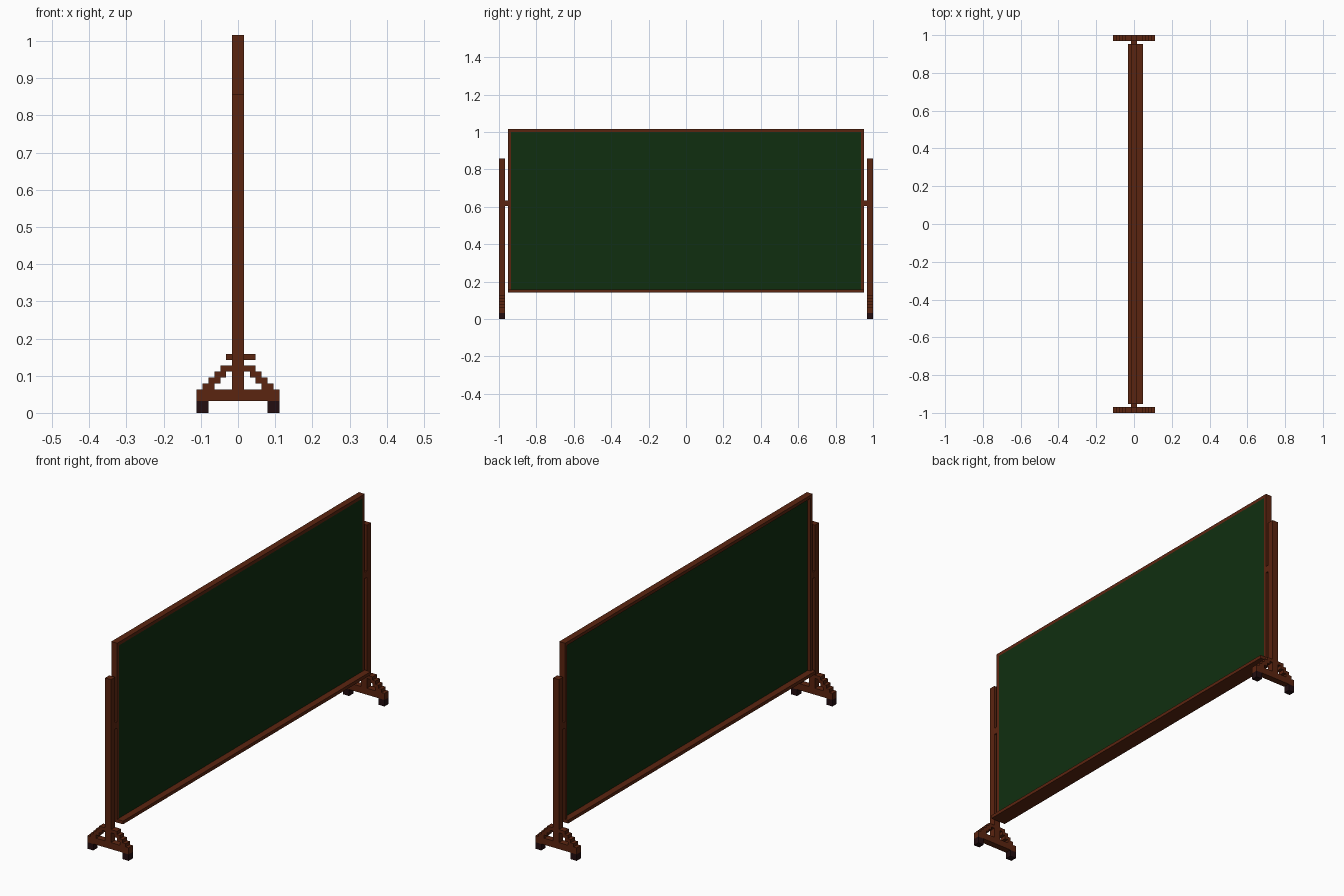
import bpy
import bmesh

cube = bpy.data.objects.get("Cube")
if cube:
    bpy.data.objects.remove(cube, do_unlink=True)

U = 2 / 126  # block unit; all sizes below are whole blocks


def material(name, rgb):
    m = bpy.data.materials.new(name)
    m.use_nodes = True
    m.diffuse_color = (*rgb, 1)
    bsdf = next(n for n in m.node_tree.nodes if n.type == 'BSDF_PRINCIPLED')
    bsdf.inputs["Base Color"].default_value = (*rgb, 1)
    return m


WOOD = material("brown wood", (0.105, 0.018, 0.005))
GREEN = material("board green", (0.005, 0.028, 0.005))
RUBBER = material("dark wheel", (0.016, 0.004, 0.005))


def finish(name, bm, mat):
    mesh = bpy.data.meshes.new(name)
    bmesh.ops.recalc_face_normals(bm, faces=bm.faces)
    bm.to_mesh(mesh)
    bm.free()
    mesh.materials.append(mat)
    obj = bpy.data.objects.new(name, mesh)
    bpy.context.collection.objects.link(obj)
    return obj


def box(name, x, y, z, mat):
    """Box spanning the (min, max) block ranges on each axis."""
    bm = bmesh.new()
    bmesh.ops.create_cube(bm, size=1)
    for v in bm.verts:
        v.co = [U * (r[0] if c < 0 else r[1]) for c, r in zip(v.co, (x, y, z))]
    return finish(name, bm, mat)


def prism(name, profile, y, mat):
    """Extrude an x-z outline along y."""
    bm = bmesh.new()
    face = bm.faces.new([bm.verts.new((px * U, y[0] * U, pz * U)) for px, pz in profile])
    ext = bmesh.ops.extrude_face_region(bm, geom=[face])
    for v in ext["geom"]:
        if isinstance(v, bmesh.types.BMVert):
            v.co.y = y[1] * U
    return finish(name, bm, mat)


def span(a, b, s):
    return tuple(sorted((a * s, b * s)))


# Writing panel, flush on one face and recessed on the other
box("writing_panel", (0, 1), (-59, 59), (10, 63), GREEN)

# Frame and chalk tray
box("top_rail", (-1, 1), (-60, 60), (63, 64), WOOD)
box("chalk_tray", (-2, 3), (-60, 60), (9, 10), WOOD)

# Stepped brace outline: outer staircase up, inner staircase back down
outer, inner = [], []
for i in range(4):
    outer += [(6 - i, 4 + i), (6 - i, 5 + i)]
    inner += [(4 - i, 4 + i), (4 - i, 5 + i)]
brace = outer + inner[::-1]

# Side stiles, pivots and wheeled stands at both ends
for end, s in (("front", -1), ("back", 1)):
    y = span(61, 63, s)
    box(end + "_stile", (-1, 1), span(59, 60, s), (10, 63), WOOD)
    box(end + "_pivot", (-1, 1), span(60, 61, s), (38, 40), WOOD)
    box(end + "_post", (-1, 1), y, (4, 54), WOOD)
    box(end + "_foot", (-7, 7), y, (2, 4), WOOD)
    for side, t in (("right", -1), ("left", 1)):
        prism(f"{end}_{side}_brace", [(px * t, pz) for px, pz in brace], y, WOOD)
        box(f"{end}_{side}_wheel", span(5, 7, t), y, (0, 2), RUBBER)
